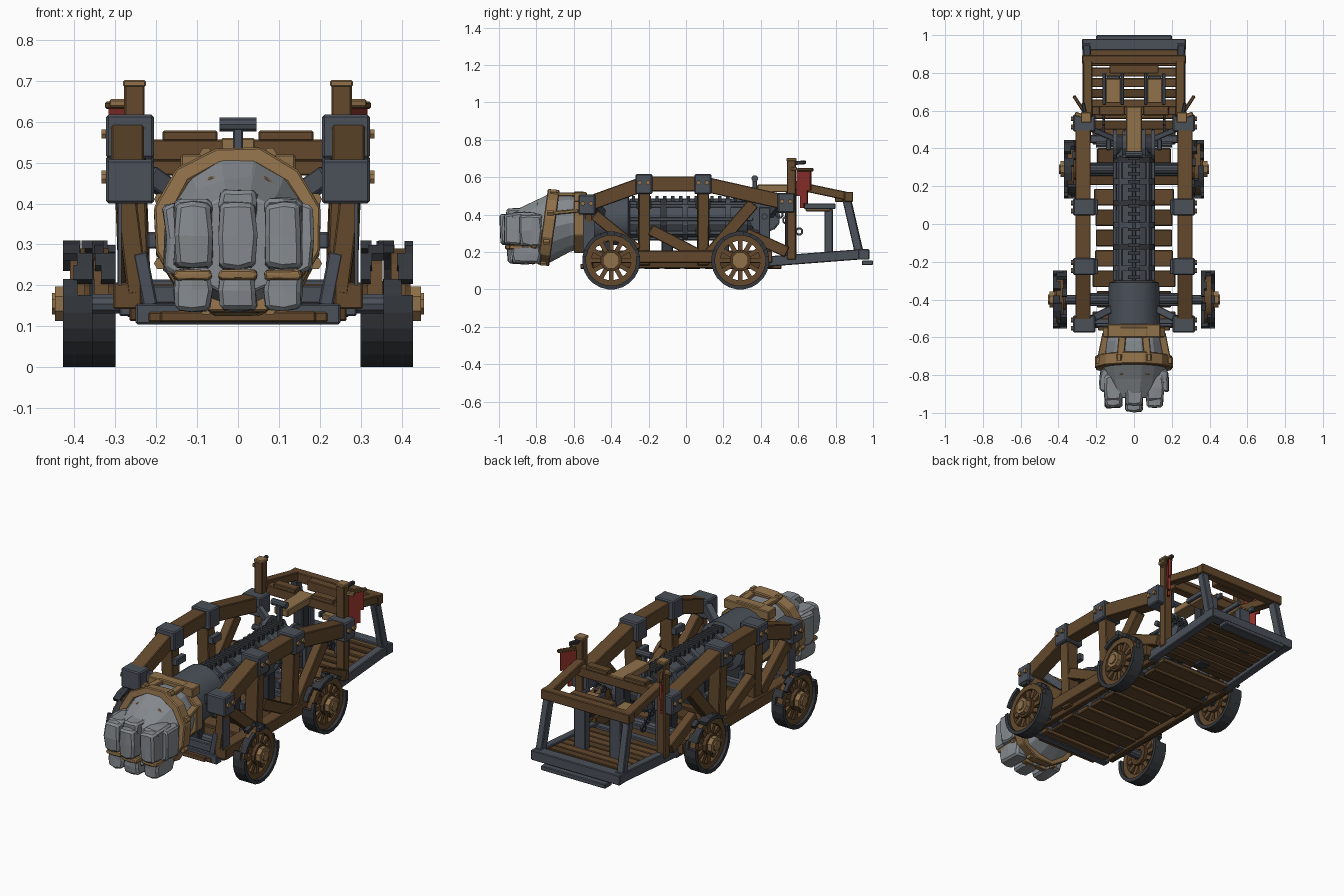
import bpy, bmesh, math, random
from mathutils import Vector, Matrix

random.seed(4)
if "Cube" in bpy.data.objects:
    bpy.data.objects.remove(bpy.data.objects["Cube"])


def material(name, r, g, b):
    m = bpy.data.materials.new(name)
    m.use_nodes = True
    m.diffuse_color = (r, g, b, 1)
    m.node_tree.nodes["Principled BSDF"].inputs["Base Color"].default_value = (r, g, b, 1)
    return m


wood = material("brown wood", .125, .066, .026)
dark_wood = material("dark wood", .085, .045, .018)
tan = material("tan wood", .28, .165, .068)
iron = material("iron", .07, .082, .102)
dark_iron = material("dark iron", .034, .038, .045)
stone = material("grey stone", .24, .26, .28)
red = material("red cloth", .25, .028, .021)


def finish(name, bm, mat, bevel=0):
    bmesh.ops.recalc_face_normals(bm, faces=bm.faces)
    mesh = bpy.data.meshes.new(name)
    bm.to_mesh(mesh)
    bm.free()
    mesh.materials.append(mat)
    ob = bpy.data.objects.new(name, mesh)
    bpy.context.collection.objects.link(ob)
    if bevel:
        mod = ob.modifiers.new("Bevel", "BEVEL")
        mod.width = bevel
        mod.segments = 1
    return ob


def box(name, x, y, z, mat, bevel=.004, jitter=0):
    """Box given by its (low, high) span on each axis; jitter makes it rocky."""
    bm = bmesh.new()
    bmesh.ops.create_cube(bm, size=1)
    if jitter:
        bmesh.ops.subdivide_edges(bm, edges=bm.edges, cuts=1, use_grid_fill=True)
    for v in bm.verts:
        bulge = .9 if jitter and v.co.length > .8 else 1
        for i, (lo, hi) in enumerate((x, y, z)):
            v.co[i] = (lo + hi) / 2 + v.co[i] * bulge * (hi - lo) + random.uniform(-jitter, jitter)
    return finish(name, bm, mat, bevel)


def beam(name, p, q, width, height, mat, bevel=.004):
    p, q = Vector(p), Vector(q)
    d = q - p
    bm = bmesh.new()
    bmesh.ops.create_cube(bm, size=1)
    bm.transform(Matrix.Translation((p + q) / 2) @ d.to_track_quat("Y", "Z").to_matrix().to_4x4()
                 @ Matrix.Diagonal((width, d.length, height, 1)))
    return finish(name, bm, mat, bevel)


def lathe(name, profile, mat, axis="y", at=(0, 0, 0), n=16, closed=False, jitter=0, bevel=0, tilt=0):
    """Turn (along, radius, lift) points round the x or y axis, then tilt about x."""
    bm = bmesh.new()
    rings = []
    lean = Matrix.Rotation(math.radians(tilt), 3, "X")
    for t, r, lift in profile:
        ring = []
        for k in range(n):
            a = math.tau * (k + .5) / n
            rr = r + random.uniform(-jitter, jitter)
            u, w = rr * math.sin(a), rr * math.cos(a) + lift
            co = Vector((u, t, w) if axis == "y" else (t, u, w))
            ring.append(bm.verts.new(lean @ co + Vector(at)))
        rings.append(ring)
    pairs = list(zip(rings, rings[1:])) + ([(rings[-1], rings[0])] if closed else [])
    for a, b in pairs:
        for k in range(n):
            bm.faces.new((a[k], a[k - 1], b[k - 1], b[k]))
    if not closed:
        bm.faces.new(rings[0])
        bm.faces.new(rings[-1])
    return finish(name, bm, mat, bevel)


def band(name, lo, hi, inner, outer, mat, axis="y", at=(0, 0, 0), n=16, **kw):
    prof = [(lo, inner, 0), (lo, outer, 0), (hi, outer, 0), (hi, inner, 0)]
    return lathe(name, prof, mat, axis, at, n, True, **kw)


def rod(name, lo, hi, r, mat, axis="x", at=(0, 0, 0), n=10):
    return lathe(name, [(lo, r, 0), (hi, r, 0)], mat, axis, at, n)


# Wheels: iron tyre blocks broken away at the top, wooden rim, spokes and hub
def wheel(name, s, xc, yc):
    x, zc = s * xc, .155
    at = (x, yc, zc)
    bm = bmesh.new()
    for k in range(24):
        a = math.tau * k / 24
        width = .072 if math.cos(a) < .1 else random.uniform(.015, .055)
        shift = random.choice((-1, 1)) * (.072 - width) / 2
        bmesh.ops.create_cube(bm, size=1, matrix=Matrix.Translation(at) @ Matrix.Rotation(a, 4, "X")
                              @ Matrix.Translation((shift, 0, .144)) @ Matrix.Diagonal((width, .042, .02, 1)))
    finish(name + "_tyre", bm, dark_iron)
    band(name + "_rim", -.018, .018, .106, .137, wood, "x", at, 20)
    for k in range(12):
        a = math.tau * k / 12
        arm = Vector((0, math.sin(a), math.cos(a)))
        beam(name + "_spoke", Vector(at) + arm * .03, Vector(at) + arm * .12, .022, .024, wood, 0)
    band(name + "_hub_ring", -.03, .03, .03, .058, dark_wood, "x", at, 12)
    rod(name + "_hub", -.035, .035, .046, tan, "x", (x + s * .02, yc, zc), 8)
    rod(name + "_hub_cap", -.02, .02, .028, tan, "x", (x + s * .043, yc, zc), 8)


for y, xc in ((-.4, .392), (.29, .335)):
    rod("axle", -xc, xc, .025, iron, "x", (0, y, .155))
    box("axle_beam", (-.29, .29), (y - .035, y + .035), (.125, .157), iron)
    for s in (1, -1):
        wheel("front_wheel" if y < 0 else "rear_wheel", s, xc, y)

# Deck: uneven crosswise planks
for k in range(10):
    y = -.55 + k * .108
    w = random.uniform(.19, .235)
    box("deck_plank", (-w, w), (y, y + .088), (.11, .135), dark_wood if k % 3 else wood)
for k in range(8):
    y = .5 + k * .056
    lift = .15 + k * .004
    box("rear_plank", (-.235, .235), (y, y + .048), (lift, lift + .025), wood if k % 3 else dark_wood)
box("front_strip", (-.19, .19), (-.565, -.53), (.11, .137), wood)
box("front_sill", (-.25, .25), (-.545, -.5), (.105, .155), iron)
box("front_crosspiece", (-.23, .23), (-.53, -.5), (.155, .2), iron)
box("rear_sill", (-.275, .275), (.92, .98), (.16, .215), iron)
box("rear_step", (-.2, .2), (.94, 1), (.13, .155), iron)
box("middle_sill", (-.25, .25), (.43, .47), (.12, .17), iron)

# Side trusses
TOP = [(-.53, .455), (-.225, .565), (.09, .565), (.535, .465)]
for s in (1, -1):
    side = "left_" if s > 0 else "right_"

    def span(a, b):
        return tuple(sorted((s * a, s * b)))

    def strut(name, a, b, w, h, mat=wood, xa=.27, xb=.27):
        beam(side + name, (s * xa, *a), (s * xb, *b), w, h, mat)

    strut("lower_rail", (-.54, .175), (.46, .175), .07, .065)
    strut("deck_bearer", (-.5, .13), (.46, .13), .03, .035, dark_wood, .25, .25)
    for a, b in zip(TOP, TOP[1:]):
        strut("top_rail", a, b, .08, .08)
    for y, z in TOP:
        box(side + "bracket", span(.205, .322), (y - .045, y + .045), (z - .055, z + .052), iron, .006)
        for dy in (-.022, .022):
            rod(side + "bolt", -.008, .008, .013, tan, "x", (s * .326, y + dy, z + .005), 6)
    for y in (-.225, .09):
        strut("post", (y, .13), (y + .001, .53), .06, .075, wood, .25, .265)
        for z in (.17, .31, .45):
            box(side + "rivet_plate", span(.19, .222), (y - .04, y + .04), (z - .02, z + .02), iron)
    strut("front_post", (-.52, .18), (-.521, .42), .04, .05, wood, .245, .275)
    box(side + "front_post_plate", span(.285, .293), (-.55, -.49), (.2, .42), iron, 0)
    strut("front_brace", (-.49, .4), (-.26, .21), .05, .06)
    strut("middle_brace", (-.19, .32), (.06, .19), .05, .06)
    strut("long_brace", (.11, .17), (.36, .46), .05, .065)
    strut("rear_brace", (.32, .3), (.54, .2), .05, .06)
    strut("corner_gusset", (-.52, .15), (-.521, .28), .04, .035, iron, .215, .24)
    strut("ram_stay", (-.5, .47), (-.45, .4), .04, .05, iron, .22, .12)
    strut("rear_stay", (.5, .46), (.45, .4), .03, .04, iron, .22, .1)

    # Tall rear post with cap, pegs and slanted hanging cloth
    box(side + "tall_post", span(.228, .278), (.54, .588), (.16, .69), wood)
    box(side + "post_cap", span(.225, .281), (.537, .592), (.685, .702), tan)
    beam(side + "peg", (s * .255, .57, .675), (s * .27, .64, .68), .02, .02, dark_iron)
    beam(side + "side_peg", (s * .27, .57, .645), (s * .312, .585, .645), .022, .02, tan)
    start, run = Vector((s * .265, .595, 0)), Vector((s * .045, .07, 0))
    up = Vector((0, 0, 1))
    beam(side + "cloth_bar", start + up * .64, start + run * 1.2 + up * .64, .018, .018, wood)
    for k, low in enumerate((.5, .435, .46, .53)):
        mid = up * (low + .634) / 2
        beam(side + "cloth", start + run * k / 4 + mid, start + run * (k + 1.1) / 4 + mid, .012, .634 - low, red, 0)

    # Rear platform cage and seats
    strut("platform_beam", (.44, .15), (.96, .19), .045, .055, iron, .25, .25)
    strut("cage_rail", (.57, .56), (.88, .495), .05, .045, wood, .245, .245)
    strut("cage_post", (.925, .2), (.86, .48), .04, .045, iron, .25, .245)
    box(side + "seat_post", span(.075, .145), (.74, .785), (.17, .43), iron)
    for xx in (.062, .158):
        box(side + "seat_arm", span(xx - .009, xx + .009), (.63, .8), (.43, .46), iron)
    box(side + "seat", span(.07, .15), (.64, .77), (.418, .45), tan)
    box(side + "crossbar_plate", span(.05, .185), (.575, .625), (.553, .578), wood)

for name, w, y, z in (("cage_back", .275, .87, .495), ("cage_middle", .13, .82, .495), ("cage_front", .24, .6, .53)):
    box(name, (-w, w), (y - .024, y + .024), (z - .027, z + .027), wood)

# Ram barrel: smooth collar, ribbed shaft, ridge of rungs
Z = .375
axis = (0, 0, Z)
lathe("ram_shaft", [(-.32, .1, 0), (.4, .095, 0)], iron, at=axis, n=12)
collar = lathe("ram_collar", [(-.6, .14, -.01), (-.31, .135, 0), (-.3, .1, 0)], iron, at=axis, n=20)
for k in range(6):
    y = -.25 + k * .115
    band("shaft_ring", y, y + .03, .09, .113, dark_iron if k % 2 else iron, at=axis, n=12)
for a in range(0, 360, 45):
    u, w = math.sin(math.radians(a)) * .102, math.cos(math.radians(a)) * .102
    beam("shaft_rail", (u, -.3, Z + w), (u, .36, Z + w), .02, .02, iron)
for k in range(16):
    y = -.29 + k * .042
    box("ridge_rung", (-.032, .032), (y, y + .018), (.47, .5), dark_iron, 0)
for y in (-.42, -.1, .2):
    box("ram_cradle", (-.07, .07), (y - .03, y + .03), (.13, .3), dark_iron)

# Winch behind the ram
winch = (0, .42, .39)
rod("winch_drum", -.1, .1, .055, dark_iron, "x", winch, 12)
for x in (-.1, -.05, .05, .1):
    band("winch_gear", x - .01, x + .01, .02, .082, iron, "x", winch, 14, jitter=.007)
rod("winch_shaft", -.2, .2, .016, iron, "x", winch)
for s in (1, -1):
    box("winch_stand", (s * .135 - .012, s * .135 + .012), (.39, .45), (.14, .44), iron)
    for k in range(4):
        band("chain_link", -.006, .006, .012, .022, dark_iron, "x", (s * .16, .5 + k * .035, .4 - k * .03), 8)
box("top_board", (-.042, .042), (.38, .62), (.52, .56), tan)
box("board_support", (-.03, .03), (.53, .59), (.14, .52), dark_iron)
box("handle_stem", (-.012, .012), (.355, .38), (.45, .6), iron)
rod("handle_grip", -.045, .045, .018, iron, "x", (0, .368, .593))

# Stone fist: palm, wrist, finger blocks
lathe("fist_palm", [(-.92, .125, .3), (-.82, .162, .305), (-.73, .185, .328), (-.62, .155, .355), (-.55, .14, .36)],
      stone, n=14, jitter=.007, bevel=.004)
for x in (-.11, 0, .11):
    bow = abs(x) * .2

    def finger(name, y, z, mat=stone, w=.046, j=.004):
        box(name, (x - w, x + w), (y[0] + bow, y[1] + bow), z, mat, .01, j)

    finger("knuckle", (-.96, -.82), (.36, .435 - bow))
    finger("finger", (-.995, -.85), (.24, .405))
    finger("finger_tip", (-.955, -.8), (.138, .235))
    finger("finger_strap", (-.968, -.84), (.212, .238), tan, .047, .002)
for s in (1, -1):
    box("fist_side", (s * .155 - .025, s * .155 + .025), (-.89, -.77), (.23, .4), stone, .008, .007)

# Wooden straps round the fist; the front ones lean forward at the bottom
band("fist_band", -.032, .032, .17, .21, tan, at=(0, -.735, .332), n=12, bevel=.005, tilt=-8, jitter=.004)
band("knuckle_band", -.016, .016, .145, .18, tan, at=(0, -.805, .3), n=8, bevel=.004, tilt=-8)
band("wrist_band", -.6, -.545, .14, .178, tan, at=(0, 0, .36), n=8, bevel=.005)
for k in range(8):
    a = math.tau * (k + .5) / 8
    u, w = math.sin(a), math.cos(a)
    rod("band_stud", -.016, .016, .016, tan, "y", (u * .205, -.735 + w * .03, .332 + w * .205), 6)
    if k in (0, 1, 6, 7):
        beam("band_tie", (u * .19, -.72, .335 + w * .19), (u * .16, -.58, .36 + w * .16), .04, .02, tan)
box("wrist_plate", (-.14, .14), (-.6, -.53), (.47, .52), tan)

# Smooth the round collar
bpy.ops.object.select_all(action="DESELECT")
collar.select_set(True)
bpy.context.view_layer.objects.active = collar
bpy.ops.object.shade_smooth_by_angle()
